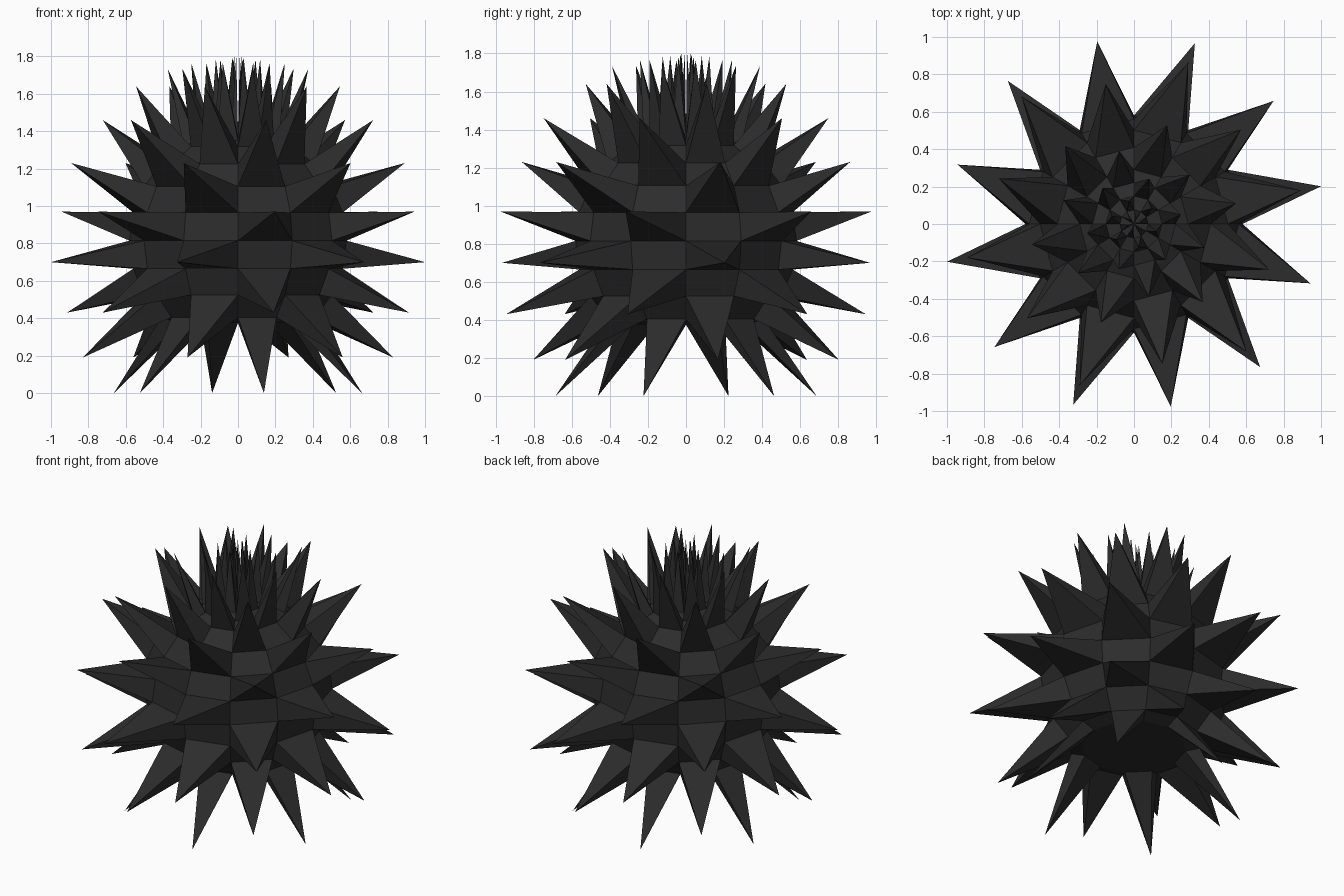
import bpy, bmesh
from math import cos, sin, radians

if "Cube" in bpy.data.objects:
    bpy.data.objects.remove(bpy.data.objects["Cube"])

SEGS = 12
R, CZ = 0.58, 0.815          # core sphere radius and centre height
TIP_TWIST = 11.4             # spike tips lean off the sector middle

# ring latitudes of the core, finer towards the crown
LATS = [-45, -30, -15, 0, 15, 30, 45, 60, 67.5, 75, 82.5]
rings = [(0.32, 0.375)] + [(R * cos(radians(a)), CZ + R * sin(radians(a))) for a in LATS]

# spike tip (radius, height) for each row of faces, bottom to crown
TIPS = [(0.70, 0.0), (0.847, 0.19), (0.964, 0.43), (1.02, 0.70),
        (0.995, 0.97), (0.91, 1.23), (0.763, 1.46), (0.556, 1.64),
        (0.397, 1.735), (0.255, 1.765), (0.125, 1.785), (0.03, 1.80)]


def polar(r, deg, z):
    return (r * cos(radians(deg)), r * sin(radians(deg)), z)


bm = bmesh.new()
verts = [[bm.verts.new(polar(r, 30 * s, z)) for s in range(SEGS)] for r, z in rings]
pole = bm.verts.new((0, 0, CZ + R))

# flat underside
bm.faces.new(list(reversed(verts[0])))

# checkerboard of flat faces and spikes
for row, (tr, tz) in enumerate(TIPS):
    for s in range(SEGS):
        n = (s + 1) % SEGS
        if row < len(rings) - 1:
            base = [verts[row][s], verts[row][n], verts[row + 1][n], verts[row + 1][s]]
        else:
            base = [verts[row][s], verts[row][n], pole]
        if (row + s) % 2:
            tip = bm.verts.new(polar(tr, 30 * s + TIP_TWIST, tz))
            for i, v in enumerate(base):
                bm.faces.new([v, base[(i + 1) % len(base)], tip])
        else:
            bm.faces.new(base)

bm.normal_update()
mesh = bpy.data.meshes.new("spiky_ball")
bm.to_mesh(mesh)
bm.free()
ball = bpy.data.objects.new("spiky_ball", mesh)
bpy.context.collection.objects.link(ball)

# dark material
mat = bpy.data.materials.new("dark_shell")
mat.diffuse_color = (0.025, 0.025, 0.025, 1)
mat.use_nodes = True
mat.node_tree.nodes["Principled BSDF"].inputs["Base Color"].default_value = mat.diffuse_color
mesh.materials.append(mat)
